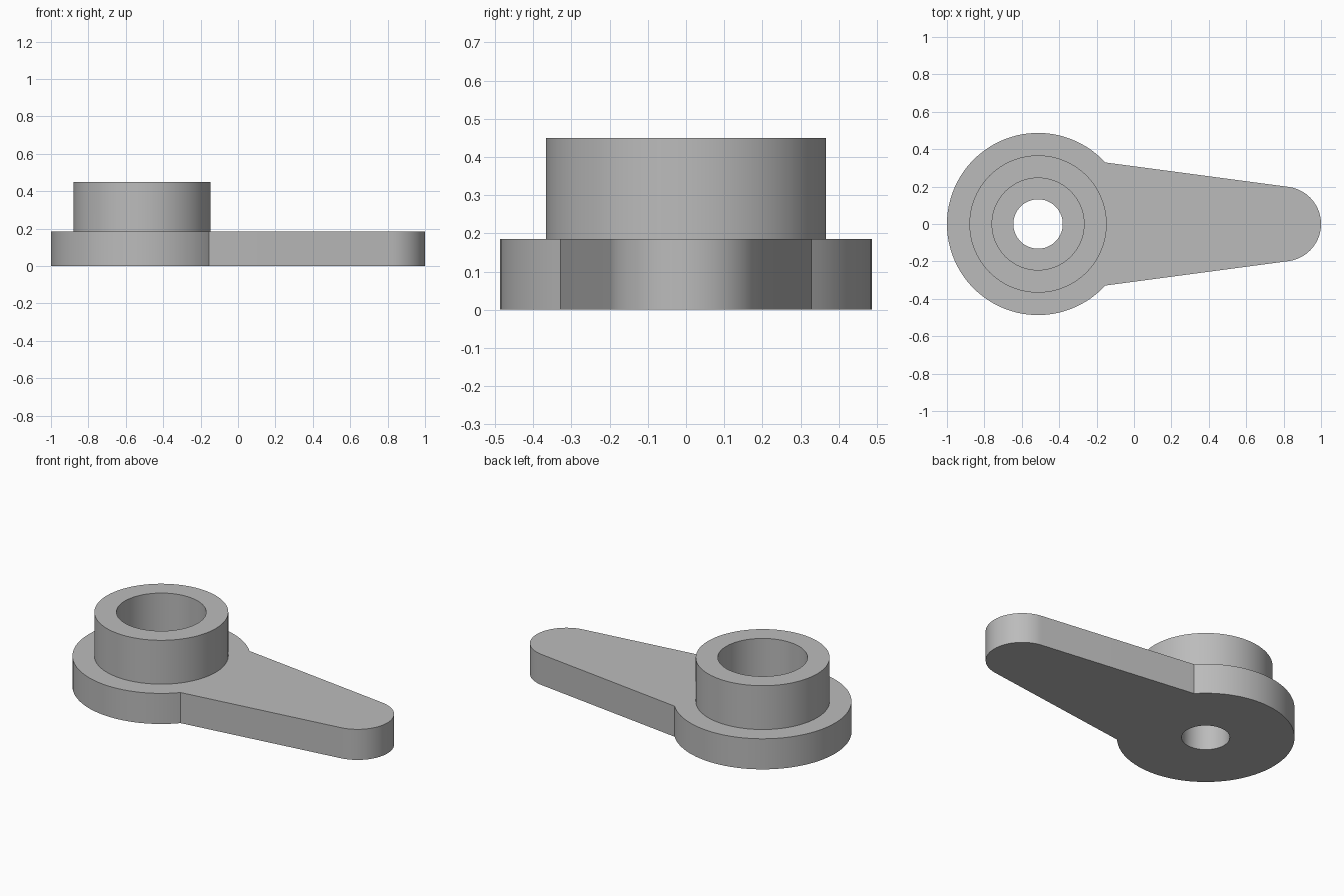
import bpy, bmesh, math

if "Cube" in bpy.data.objects:
    bpy.data.objects.remove(bpy.data.objects["Cube"], do_unlink=True)

HUB_X, HUB_R = -0.513, 0.487
TIP_X, TIP_R = 0.8, 0.2
PLATE_TOP, COLLAR_TOP = 0.185, 0.45

grey = bpy.data.materials.new("light grey")
grey.use_nodes = True
colour = (0.5, 0.5, 0.5, 1)
grey.diffuse_color = colour
grey.node_tree.nodes["Principled BSDF"].inputs["Base Color"].default_value = colour


def arc(cx, r, start, end, n):
    """Points on a circle centred on the x axis, angles in degrees."""
    angles = [math.radians(start + (end - start) * i / n) for i in range(n + 1)]
    return [(cx + r * math.cos(a), r * math.sin(a)) for a in angles]


def prism(name, outline, z0, z1):
    """Extrude a flat outline from z0 to z1."""
    bm = bmesh.new()
    face = bm.faces.new([bm.verts.new((x, y, z0)) for x, y in outline])
    up = bmesh.ops.extrude_face_region(bm, geom=[face], use_keep_orig=True)["geom"]
    for v in up:
        if isinstance(v, bmesh.types.BMVert):
            v.co.z = z1
    bmesh.ops.recalc_face_normals(bm, faces=bm.faces)
    mesh = bpy.data.meshes.new(name)
    bm.to_mesh(mesh)
    bm.free()
    mesh.materials.append(grey)
    obj = bpy.data.objects.new(name, mesh)
    bpy.context.collection.objects.link(obj)
    return obj


def disc(name, r, z0, z1):
    return prism(name, arc(HUB_X, r, 0, 360, 96)[:-1], z0, z1)


def combine(target, tool, operation):
    """Apply a boolean and discard the tool."""
    bpy.context.view_layer.objects.active = target
    mod = target.modifiers.new(operation, "BOOLEAN")
    mod.operation, mod.object, mod.solver = operation, tool, "EXACT"
    bpy.ops.object.modifier_apply(modifier=mod.name)
    bpy.data.objects.remove(tool, do_unlink=True)


# Lever plate: round hub running into a tapered arm with a rounded tip
outline = arc(HUB_X, HUB_R, 42.5, 317.5, 72) + arc(TIP_X, TIP_R, -82, 82, 36)
lever = prism("lever_arm", outline, 0, PLATE_TOP)

# Raised collar, its wide bore, and the narrower hole through the plate
combine(lever, disc("collar", 0.367, PLATE_TOP / 2, COLLAR_TOP), "UNION")
combine(lever, disc("bore_cutter", 0.246, PLATE_TOP, 0.6), "DIFFERENCE")
combine(lever, disc("hole_cutter", 0.132, -0.1, 0.6), "DIFFERENCE")

# Smooth the round walls, keep the rims sharp
bpy.ops.object.select_all(action="DESELECT")
lever.select_set(True)
bpy.context.view_layer.objects.active = lever
bpy.ops.object.shade_smooth_by_angle(angle=math.radians(25))
